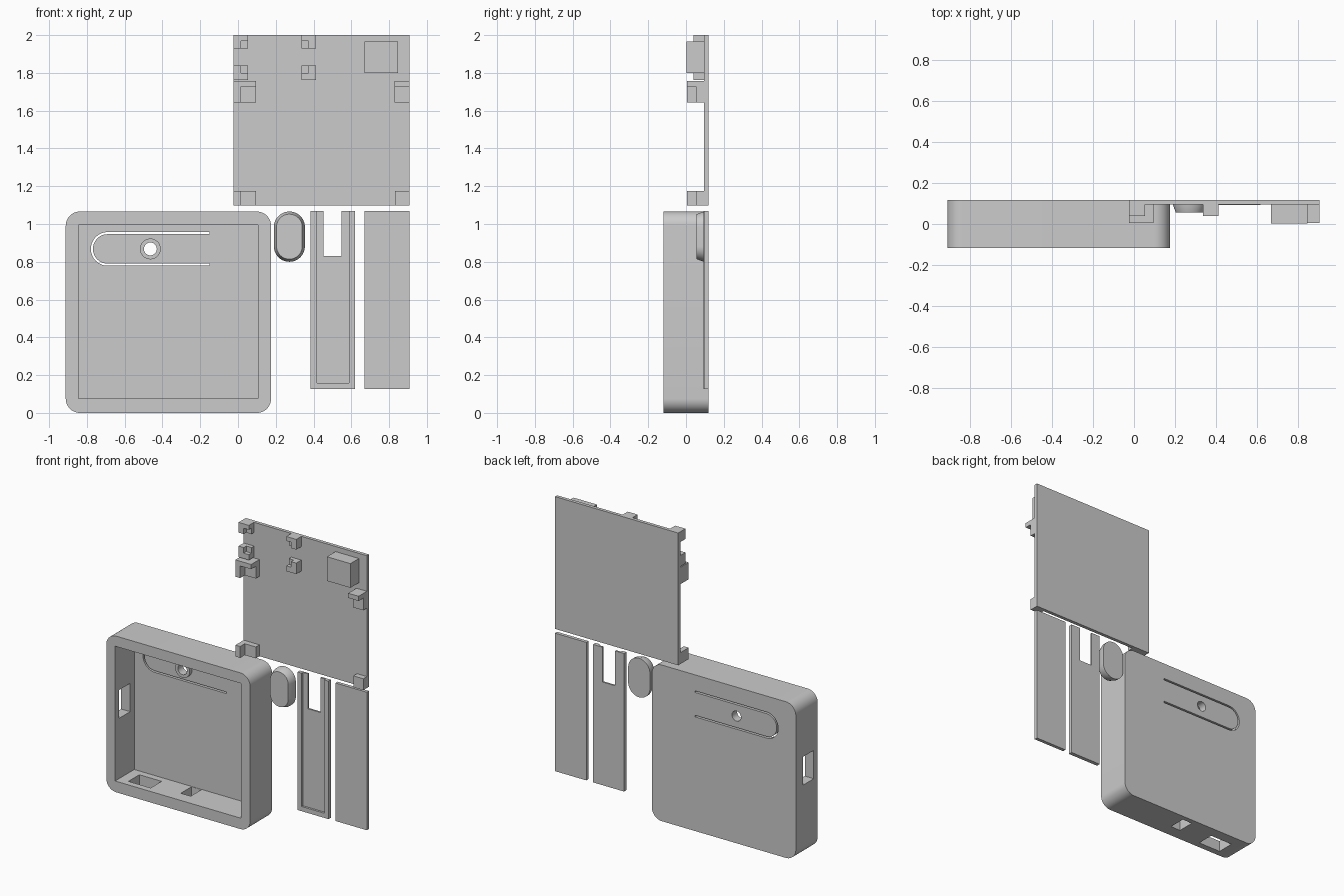
import bpy, bmesh, math

if "Cube" in bpy.data.objects:
    bpy.data.objects.remove(bpy.data.objects["Cube"])

BACK = 0.118     # shared rear plane of all parts
FRONT = -0.118   # front rim of the case
PLATE = 0.095    # front of the thin plates


def loft(name, rings):
    """Solid from (y, [(x, z), ...]) rings with matching point counts."""
    bm = bmesh.new()
    loops = [[bm.verts.new((x, y, z)) for x, z in pts] for y, pts in rings]
    n = len(loops[0])
    for a, b in zip(loops, loops[1:]):
        for i in range(n):
            j = (i + 1) % n
            bm.faces.new((a[i], a[j], b[j], b[i]))
    bm.faces.new(loops[0][::-1])
    bm.faces.new(loops[-1])
    bmesh.ops.recalc_face_normals(bm, faces=bm.faces)
    mesh = bpy.data.meshes.new(name)
    bm.to_mesh(mesh)
    bm.free()
    obj = bpy.data.objects.new(name, mesh)
    bpy.context.collection.objects.link(obj)
    return obj


def prism(name, pts, y0, y1):
    return loft(name, [(y0, pts), (y1, pts)])


def box(name, x0, x1, y0, y1, z0, z1):
    return prism(name, [(x0, z0), (x1, z0), (x1, z1), (x0, z1)], y0, y1)


def arc(cx, cz, r, a0, a1, n):
    angles = [math.radians(a0 + (a1 - a0) * i / n) for i in range(n + 1)]
    return [(cx + r * math.cos(a), cz + r * math.sin(a)) for a in angles]


def rounded(x0, x1, z0, z1, r, n=12):
    return (arc(x1 - r, z1 - r, r, 0, 90, n) + arc(x0 + r, z1 - r, r, 90, 180, n)
            + arc(x0 + r, z0 + r, r, 180, 270, n) + arc(x1 - r, z0 + r, r, 270, 360, n))


def circle(cx, cz, r, n=40):
    return arc(cx, cz, r, 0, 360, n)[:-1]


def combine(obj, tool, op='DIFFERENCE'):
    tool.hide_render = True
    mod = obj.modifiers.new(op, 'BOOLEAN')
    mod.operation, mod.solver, mod.object = op, 'EXACT', tool
    bpy.context.view_layer.objects.active = obj
    bpy.ops.object.modifier_apply(modifier=mod.name)
    bpy.data.objects.remove(tool)


def smooth(obj):
    bpy.ops.object.select_all(action='DESELECT')
    obj.select_set(True)
    bpy.context.view_layer.objects.active = obj
    bpy.ops.object.shade_smooth_by_angle()


# Case: rounded shell, open at the front
WALL = 0.088
case = prism("case_shell", rounded(-0.912, 0.175, 0, 1.066, 0.075), FRONT, BACK)
combine(case, box("cavity", -0.845, 0.105, -0.2, WALL, 0.075, 0.995))

# Button boss and its hole on the flexible tongue
combine(case, prism("boss", circle(-0.464, 0.868, 0.055), WALL - 0.025, WALL + 0.01), 'UNION')
combine(case, prism("hole", circle(-0.464, 0.868, 0.034), 0, 0.2))

# U-shaped slit around the tongue
cx, cz, ro, ri = -0.69, 0.868, 0.089, 0.078
slit = ([(-0.15, cz + ro)] + arc(cx, cz, ro, 90, 270, 24) + [(-0.15, cz - ro)]
        + [(-0.15, cz - ri)] + arc(cx, cz, ri, 270, 90, 24) + [(-0.15, cz + ri)])
combine(case, prism("slit", slit, 0.03, 0.2))

# Side and bottom port openings
for x0, x1, y0, y1, z0, z1 in ((-1.0, -0.8, -0.075, 0.043, 0.487, 0.68),
                               (-0.775, -0.607, -0.075, 0.043, -0.1, 0.12),
                               (-0.41, -0.335, -0.032, 0.085, -0.1, 0.12)):
    combine(case, box("port", x0, x1, y0, y1, z0, z1))
smooth(case)

# Lid plate
box("lid_plate", -0.024, 0.907, PLATE, BACK, 1.097, 2.0)
box("lid_block", 0.67, 0.847, 0.003, PLATE + 0.005, 1.80, 1.965)

# Small corner holders, each notched toward their common centre
for side, x0, x1, nx0, nx1 in (("left", -0.024, 0.054, 0.015, 0.1),
                               ("right", 0.337, 0.412, 0.3, 0.374)):
    for level, z0, z1, nz0, nz1 in (("upper", 1.93, 2.0, 1.9, 1.97),
                                    ("lower", 1.763, 1.838, 1.80, 1.9)):
        holder = box(f"small_holder_{level}_{side}", x0, x1, 0.04, PLATE + 0.005, z0, z1)
        combine(holder, box("notch", nx0, nx1, 0, 0.068, nz0, nz1))

# Large board holders, sharing one board-shaped notch
for name, x0, x1, z0, z1 in (("upper_left", -0.024, 0.095, 1.642, 1.757),
                             ("upper_right", 0.828, 0.907, 1.642, 1.757),
                             ("lower_left", -0.024, 0.095, 1.097, 1.175),
                             ("lower_right", 0.832, 0.907, 1.097, 1.175)):
    holder = box("large_holder_" + name, x0, x1, 0.006, PLATE + 0.005, z0, z1)
    combine(holder, box("board", 0.012, 1.0, -0.1, 0.056, 1.0, 1.725))

# Oval button cap with tapered rim
def oval(inset):
    return rounded(0.19 + inset, 0.354 - inset, 0.80 + inset, 1.066 - inset, 0.0819 - inset, 16)

smooth(loft("button_cap", [(0.056, oval(0.014)), (0.095, oval(0.0)), (BACK, oval(0.0))]))

# Slider track: recessed strip with an open slot at the top
track = box("slider_track", 0.385, 0.619, PLATE - 0.003, BACK, 0.126, 1.068)
combine(track, box("recess", 0.417, 0.587, 0.0, 0.106, 0.158, 1.2))
combine(track, box("slot", 0.453, 0.548, 0.0, 0.2, 0.83, 1.2))

# Plain cover strip
box("cover_strip", 0.67, 0.907, PLATE, BACK, 0.126, 1.068)
